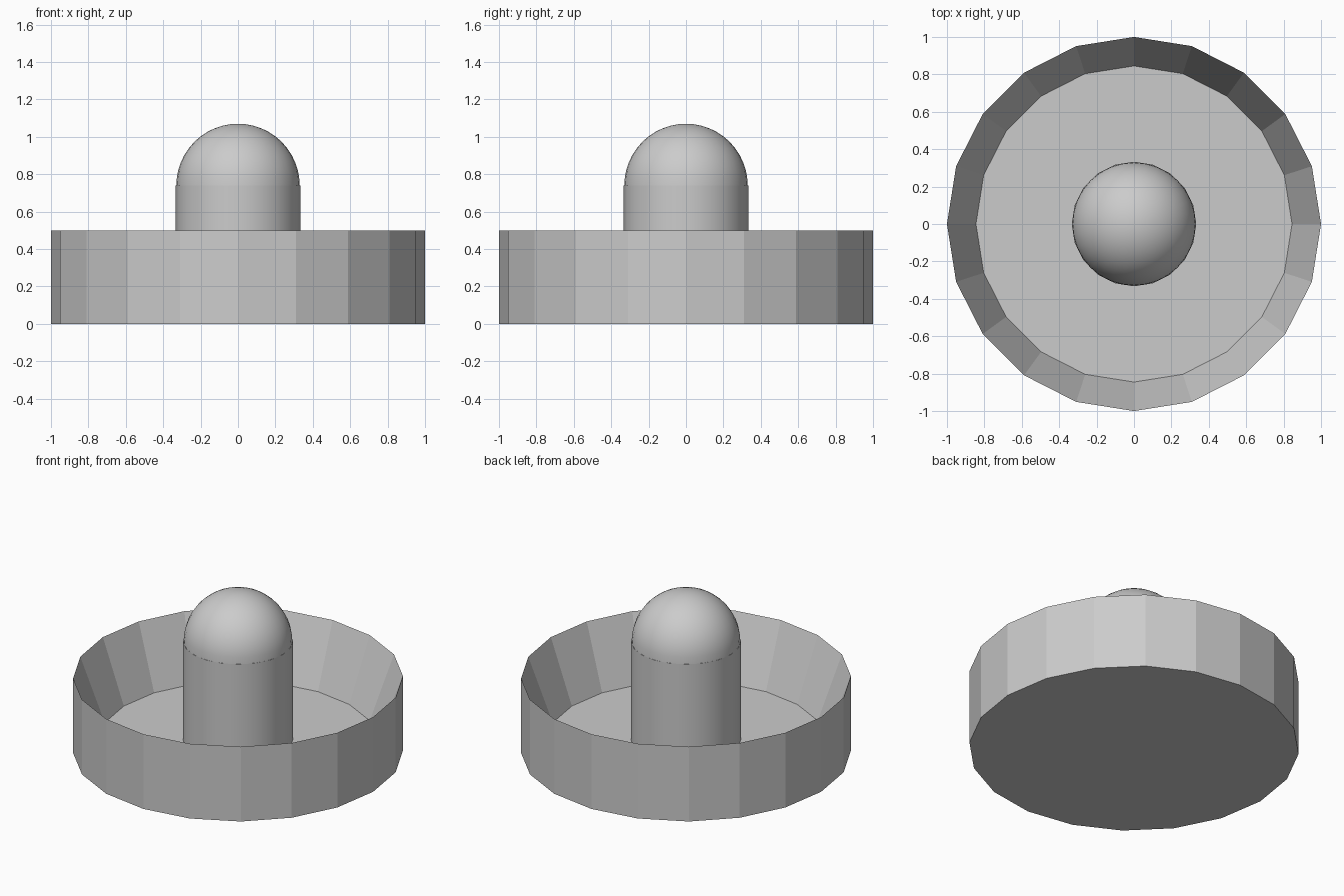
import bpy, bmesh
from math import sin, cos, pi, radians

if "Cube" in bpy.data.objects:
    bpy.data.objects.remove(bpy.data.objects["Cube"])

SIDES = 20


def lathe(name, profile, sides):
    """Turn (radius, height) points around z; a zero radius makes a pole, other ends are capped."""
    bm = bmesh.new()
    rings = []
    for r, z in profile:
        if r < 1e-6:
            rings.append([bm.verts.new((0, 0, z))] * sides)
        else:
            rings.append([bm.verts.new((r * cos(2 * pi * i / sides), r * sin(2 * pi * i / sides), z))
                          for i in range(sides)])
    for low, high in zip(rings, rings[1:]):
        for i in range(sides):
            j = (i + 1) % sides
            corners = list(dict.fromkeys((low[i], low[j], high[j], high[i])))
            bm.faces.new(corners)
    for ring in (rings[0], rings[-1]):
        if ring[0] is not ring[1]:
            bm.faces.new(ring)
    bmesh.ops.recalc_face_normals(bm, faces=bm.faces)
    mesh = bpy.data.meshes.new(name)
    bm.to_mesh(mesh)
    bm.free()
    obj = bpy.data.objects.new(name, mesh)
    bpy.context.collection.objects.link(obj)
    return obj


def smooth(obj):
    bpy.ops.object.select_all(action='DESELECT')
    obj.select_set(True)
    bpy.context.view_layer.objects.active = obj
    bpy.ops.object.shade_smooth_by_angle(angle=radians(30))


# Faceted dish: outer wall, knife-edge rim, sloping inner wall, raised floor
lathe("dish", [(1, 0), (1, 0.5), (0.845, 0.08)], SIDES)

# Upright handle, standing on the dish floor
handle = lathe("handle", [(0.333, 0.08), (0.333, 0.74)], SIDES)
smooth(handle)

# Rounded cap on the handle
steps = 12
dome = [(0.33 * cos(pi / 2 * i / steps), 0.74 + 0.33 * sin(pi / 2 * i / steps)) for i in range(steps + 1)]
cap = lathe("handle_cap", dome, 32)
smooth(cap)
